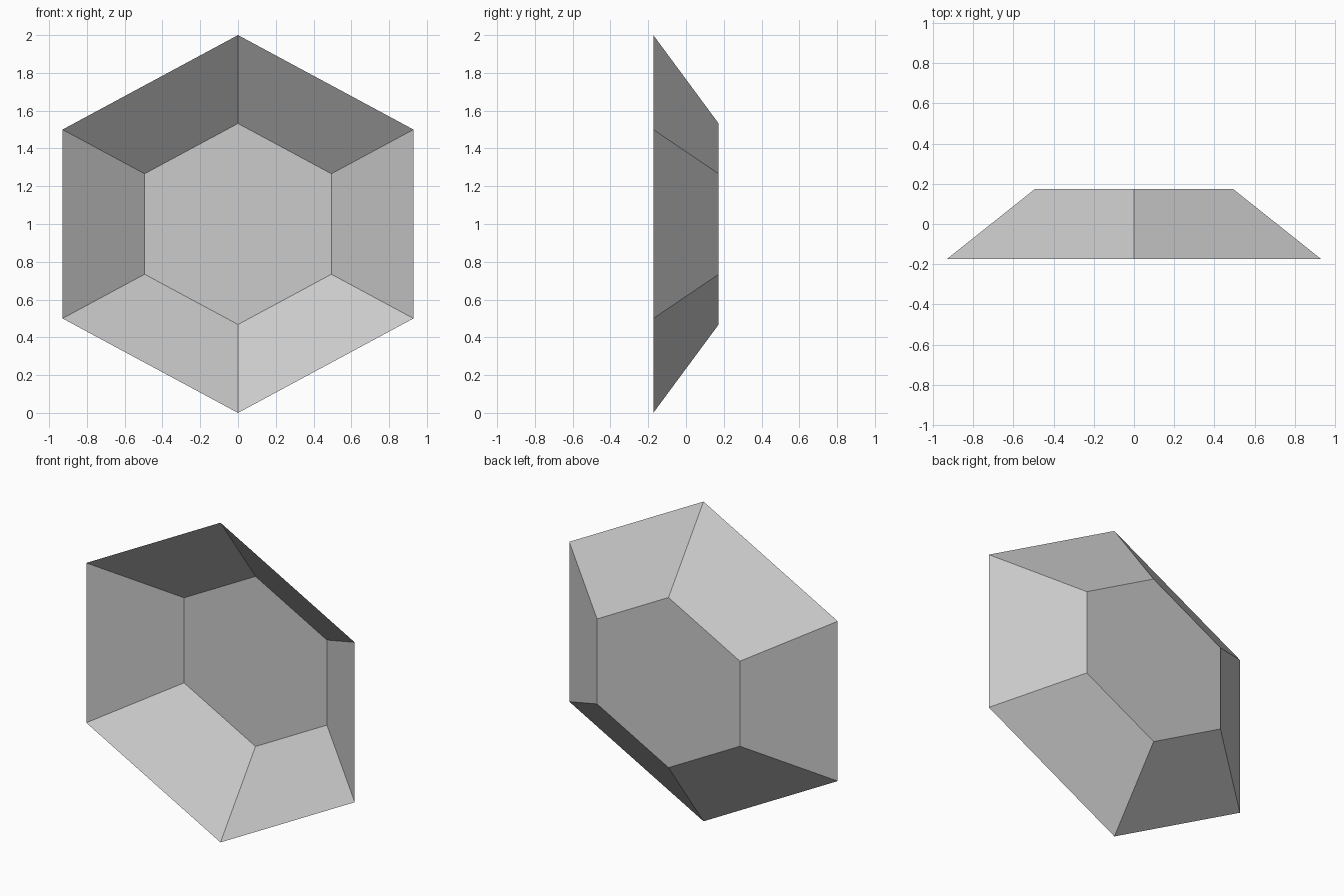
import bpy, bmesh
from math import sin, cos, pi

if "Cube" in bpy.data.objects:
    bpy.data.objects.remove(bpy.data.objects["Cube"])

SIDES = 6
WIDEN = 1.073      # hexagon is slightly stretched in x
HALF_DEPTH = 0.173

bm = bmesh.new()


def hexagon(radius, y):
    """Ring of vertices with a corner pointing up, centred at z = 1."""
    return [bm.verts.new((WIDEN * radius * sin(2 * pi * i / SIDES), y,
                          1 + radius * cos(2 * pi * i / SIDES)))
            for i in range(SIDES)]


# Open front rim and smaller back panel
rim = hexagon(1.0, -HALF_DEPTH)
back = hexagon(0.532, HALF_DEPTH)
bm.faces.new(back)

# Sloping walls
for i in range(SIDES):
    j = (i + 1) % SIDES
    bm.faces.new((rim[i], rim[j], back[j], back[i]))
bmesh.ops.recalc_face_normals(bm, faces=bm.faces)

mesh = bpy.data.meshes.new("hexagonal_tray")
bm.to_mesh(mesh)
bm.free()
tray = bpy.data.objects.new("hexagonal_tray", mesh)
bpy.context.collection.objects.link(tray)
